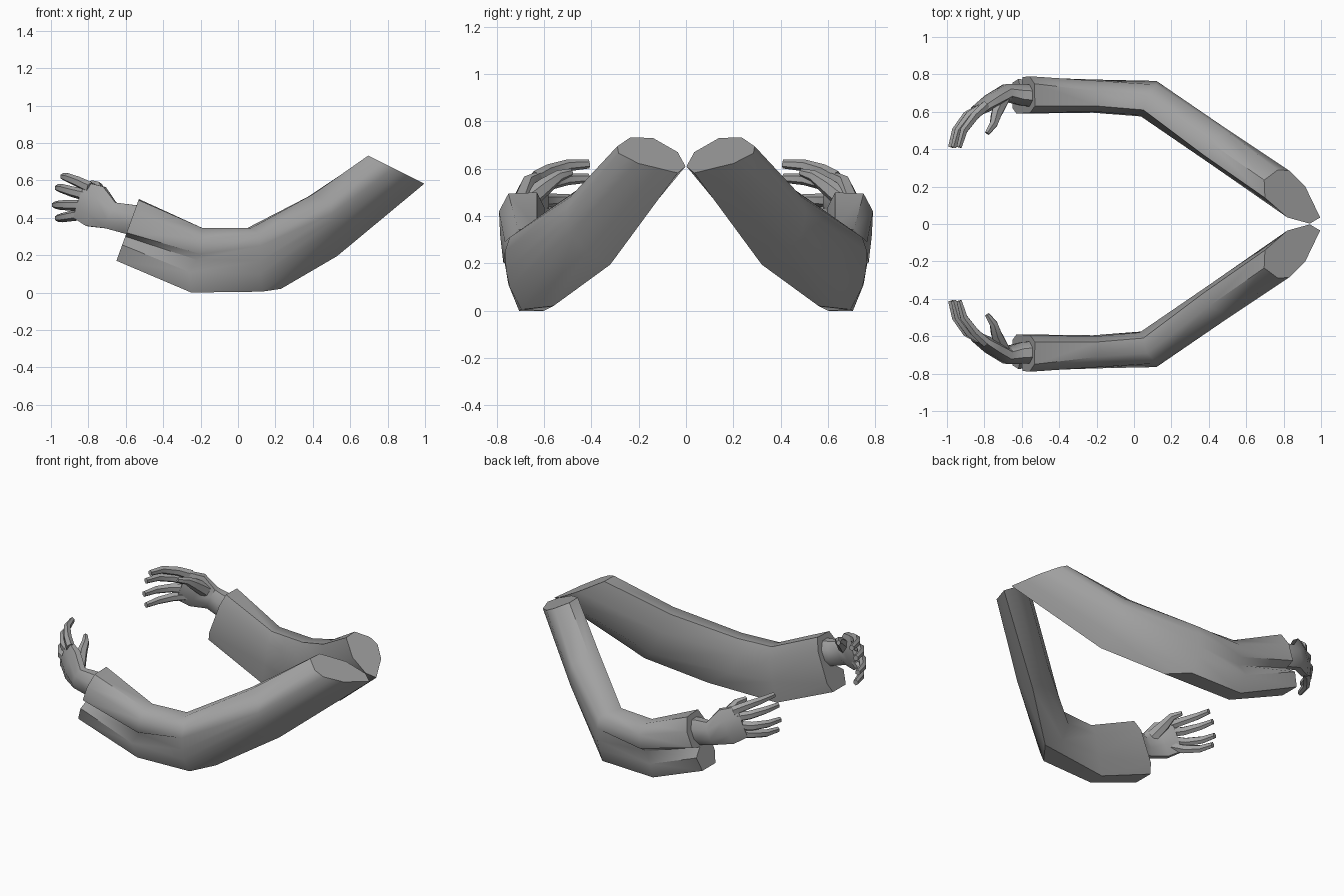
import bpy, bmesh, math
from mathutils import Vector

if "Cube" in bpy.data.objects:
    bpy.data.objects.remove(bpy.data.objects["Cube"])

grey = bpy.data.materials.new("plain grey")
grey.diffuse_color = (0.36, 0.36, 0.36, 1)
grey.use_nodes = True
grey.node_tree.nodes["Principled BSDF"].inputs["Base Color"].default_value = grey.diffuse_color


def loft(bm, rings):
    """Skin a list of equal rings and close both ends."""
    loops = [[bm.verts.new(p) for p in r] for r in rings]
    n = len(loops[0])
    for a, b in zip(loops, loops[1:]):
        for i in range(n):
            j = (i + 1) % n
            bm.faces.new((a[i], a[j], b[j], b[i]))
    bm.faces.new(loops[0][::-1])
    bm.faces.new(loops[-1])


def tube_rings(path, up, sides):
    """Oval rings along a path of (position, half thickness, half height)."""
    pts = [Vector(p[0]) for p in path]
    rings = []
    for k, (c, t, h) in enumerate(path):
        d = (pts[min(k + 1, len(pts) - 1)] - pts[max(k - 1, 0)]).normalized()
        side = d.cross(Vector(up)).normalized()
        high = side.cross(d).normalized()
        ring = []
        for i in range(sides):
            a = 2 * math.pi * (i + 0.5) / sides
            ring.append(pts[k] + side * t * math.cos(a) + high * h * math.sin(a))
        rings.append(ring)
    return rings


def finish(name, bm, angle):
    """Make the back part and its mirrored front partner."""
    bmesh.ops.recalc_face_normals(bm, faces=bm.faces)
    for label, s in (("back", 1), ("front", -1)):
        copy = bm.copy()
        if s < 0:
            bmesh.ops.scale(copy, vec=(1, -1, 1), verts=copy.verts)
            bmesh.ops.reverse_faces(copy, faces=copy.faces)
        me = bpy.data.meshes.new(f"{label}_{name}")
        copy.to_mesh(me)
        copy.free()
        me.materials.append(grey)
        ob = bpy.data.objects.new(f"{label}_{name}", me)
        bpy.context.collection.objects.link(ob)
        bpy.ops.object.select_all(action='DESELECT')
        ob.select_set(True)
        bpy.context.view_layer.objects.active = ob
        bpy.ops.object.shade_smooth_by_angle(angle=math.radians(angle))
    bm.free()


# Sleeve sections: top, outer side, notch, hanging lower edge, inner side
shoulder = [(2.16 - 2 * z, y, z) for y, z in (
    (.14, .73), (.235, .732), (.29, .695), (.285, .665), (.245, .645),
    (.20, .622), (.12, .603), (.035, .582), (.002, .61), (.035, .67))]
upper_arm = [(.37, .37, .51), (.40, .44, .525), (.50, .49, .48), (.50, .505, .42),
             (.505, .50, .38), (.51, .49, .33), (.52, .42, .25), (.53, .32, .195),
             (.47, .30, .25), (.41, .32, .40)]
elbow = [(.05, .61, .345), (.07, .69, .345), (.12, .745, .31), (.12, .765, .25),
         (.12, .76, .17), (.12, .745, .10), (.13, .695, .005), (.23, .56, .02),
         (.08, .575, .12), (.03, .58, .25)]
forearm = [(-.19, .63, .345), (-.19, .71, .345), (-.19, .765, .29), (-.20, .772, .205),
           (-.22, .725, .175), (-.26, .75, .11), (-.25, .705, 0), (-.25, .60, 0),
           (-.22, .595, .13), (-.20, .60, .27)]
cuff = [(-.53 - (.5 - z) * .364, y, z) for y, z in (
    (.63, .50), (.75, .495), (.79, .42), (.785, .32), (.715, .30),
    (.775, .255), (.755, .17), (.62, .17), (.59, .23), (.595, .43))]
bm = bmesh.new()
loft(bm, [shoulder, upper_arm, elbow, forearm, cuff])
finish("sleeve", bm, 48)

# Wrist and palm
bm = bmesh.new()
loft(bm, tube_rings([
    ((-.52, .685, .38), .066, .09), ((-.60, .69, .395), .062, .085),
    ((-.68, .70, .412), .052, .08), ((-.76, .655, .46), .045, .125),
    ((-.84, .605, .493), .03, .11)], (.2, 0, .98), 8))
finish("palm", bm, 45)

# Four curled fingers: root height, tip height, reach of the tip
bm = bmesh.new()
for z0, z1, reach in ((.56, .62, -.935), (.515, .56, -.965),
                      (.465, .468, -.98), (.425, .398, -.965)):
    dz = z1 - z0
    loft(bm, tube_rings([
        ((-.79, .635, z0), .028, .032),
        ((reach + .085, .58, z0 + dz * .5), .026, .029),
        ((reach + .025, .50, z0 + dz * .9), .022, .025),
        ((reach, .41, z1), .016, .019)], (0, 0, 1), 6))
finish("fingers", bm, 40)

# Thumb
bm = bmesh.new()
loft(bm, tube_rings([
    ((-.70, .665, .47), .036, .045), ((-.735, .59, .53), .032, .036),
    ((-.75, .535, .57), .024, .025), ((-.785, .485, .585), .014, .016)],
    (0, 0, 1), 6))
finish("thumb", bm, 40)
